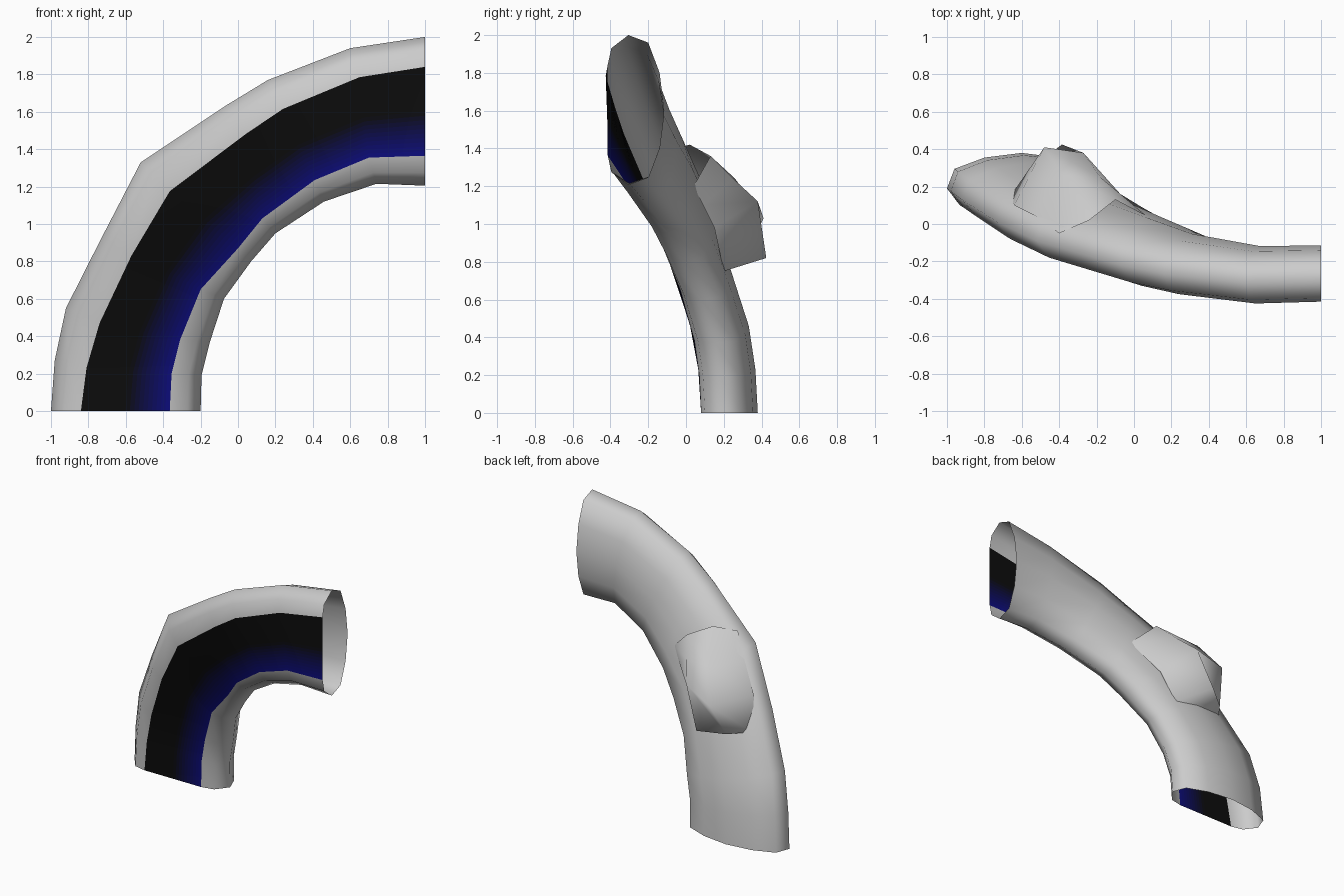
import bpy
from mathutils import Vector

# Stations along the bend: outer silhouette, panel outer edge, panel inner edge,
# inner silhouette (x, z pairs), then the panel's y at its outer and inner edge
STATIONS = [
    (-1.00, 0.00, -0.84, 0.00, -0.365, 0.00, -0.20, 0.00, 0.08, 0.08),
    (-0.98, 0.27, -0.81, 0.23, -0.355, 0.20, -0.195, 0.19, 0.065, 0.07),
    (-0.92, 0.55, -0.74, 0.47, -0.31, 0.38, -0.15, 0.37, 0.02, 0.045),
    (-0.73, 0.925, -0.57, 0.83, -0.20, 0.65, -0.075, 0.60, -0.10, -0.03),
    (-0.52, 1.33, -0.365, 1.175, 0.00, 0.87, 0.07, 0.80, -0.20, -0.12),
    (-0.07, 1.63, 0.04, 1.48, 0.13, 1.03, 0.20, 0.95, -0.33, -0.20),
    (0.16, 1.77, 0.24, 1.615, 0.41, 1.235, 0.46, 1.12, -0.375, -0.33),
    (0.60, 1.94, 0.65, 1.785, 0.70, 1.355, 0.74, 1.215, -0.425, -0.41),
    (1.00, 2.00, 1.00, 1.84, 1.00, 1.365, 1.00, 1.205, -0.415, -0.415),
]
# Rounded back of the section: fraction across the width, depth behind the panel
BACK = [(0.05, 0.215), (0.25, 0.275), (0.5, 0.3), (0.75, 0.275), (0.95, 0.215)]


def loft(name, rings, cap_first=False):
    """Skin open strips of points into one smooth surface."""
    n = len(rings[0])
    verts = [p for ring in rings for p in ring]
    faces = [(i * n + j, i * n + j + 1, (i + 1) * n + j + 1, (i + 1) * n + j)
             for i in range(len(rings) - 1) for j in range(n - 1)]
    if cap_first:
        faces.append(tuple(range(n))[::-1])
    mesh = bpy.data.meshes.new(name)
    mesh.from_pydata(verts, [], faces)
    obj = bpy.data.objects.new(name, mesh)
    bpy.context.collection.objects.link(obj)
    for poly in mesh.polygons:
        poly.use_smooth = len(poly.vertices) == 4
    return obj


def corners(s):
    """The four guide points of a station, all on the panel's y."""
    yo, yi = s[8], s[9]
    return (Vector((s[0], yo, s[1])), Vector((s[2], yo, s[3])),
            Vector((s[4], yi, s[5])), Vector((s[6], yi, s[7])))


def shell_ring(s):
    out, p, q, inn = corners(s)
    back = lambda v, d: v + Vector((0, d, 0))
    ring = [p, back(p.lerp(out, 0.57), 0.02), back(out, 0.11)]
    ring += [back(out.lerp(inn, f), d) for f, d in BACK]
    ring += [back(inn, 0.11), back(q.lerp(inn, 0.57), 0.02), q]
    return ring


# Open curved shell
loft("curved_shell", [shell_ring(s) for s in STATIONS])

# Flat front panel: black fading to dark blue along the inner edge
STRIPS, FADE_START = 20, 0.5
panel = loft("front_panel",
             [[corners(s)[2].lerp(corners(s)[1], k / STRIPS) for k in range(STRIPS + 1)]
              for s in STATIONS])
for k in range(STRIPS):
    blue = max(0.0, 1 - (k + 0.5) / STRIPS / FADE_START)
    mat = bpy.data.materials.new("panel_shade_%d" % k)
    mat.diffuse_color = (0.004, 0.004, 0.004 + 0.22 * blue ** 1.5, 1)
    panel.data.materials.append(mat)
for i, poly in enumerate(panel.data.polygons):
    poly.material_index = i % STRIPS

# Hood swelling out of the back, with a ledge underneath
loft("back_hood", [
    [(-0.66, 0.15, 0.78), (-0.55, 0.30, 0.79), (-0.385, 0.425, 0.82), (-0.22, 0.20, 0.75)],
    [(-0.64, 0.10, 1.03), (-0.48, 0.41, 1.03), (-0.27, 0.38, 1.12), (-0.12, 0.15, 0.98)],
    [(-0.52, 0.04, 1.24), (-0.38, 0.26, 1.24), (-0.18, 0.25, 1.24), (-0.01, 0.09, 1.10)],
    [(-0.40, -0.05, 1.40), (-0.24, 0.02, 1.42), (-0.10, 0.13, 1.36), (0.07, 0.04, 1.20)],
], cap_first=True)
